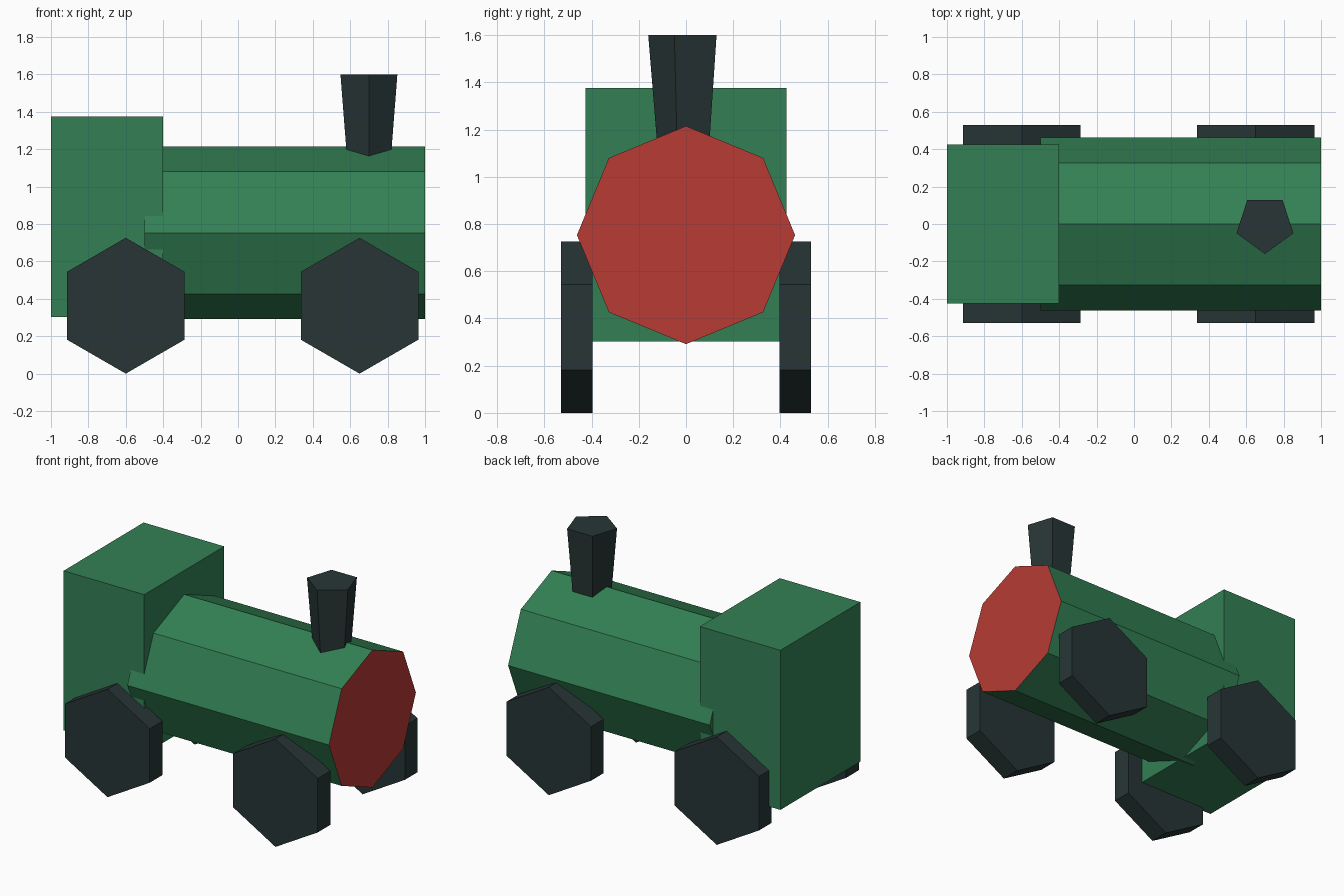
import bpy, bmesh, math
from mathutils import Matrix

default = bpy.data.objects.get("Cube")
if default:
    bpy.data.objects.remove(default, do_unlink=True)


def make_material(name, rgb):
    mat = bpy.data.materials.new(name)
    mat.use_nodes = True
    color = (*rgb, 1.0)
    mat.diffuse_color = color
    mat.node_tree.nodes["Principled BSDF"].inputs["Base Color"].default_value = color
    return mat


green = make_material("engine_green", (0.033, 0.216, 0.089))
red = make_material("front_red", (0.479, 0.044, 0.034))
black = make_material("iron_black", (0.021, 0.036, 0.037))


def finish(name, bm, materials):
    bmesh.ops.recalc_face_normals(bm, faces=bm.faces)
    mesh = bpy.data.meshes.new(name)
    bm.to_mesh(mesh)
    bm.free()
    for mat in materials:
        mesh.materials.append(mat)
    obj = bpy.data.objects.new(name, mesh)
    bpy.context.collection.objects.link(obj)
    return obj


def prism(name, sides, start, r_low, r_high, length, matrix, materials):
    """Straight or tapered prism along local z, centred, first corner at angle start."""
    bm = bmesh.new()
    rings = []
    for r, z in ((r_low, -length / 2), (r_high, length / 2)):
        angles = [start + math.tau * i / sides for i in range(sides)]
        rings.append([bm.verts.new((r * math.cos(a), r * math.sin(a), z)) for a in angles])
    low, high = rings
    bm.faces.new(low)
    bm.faces.new(high)
    for i in range(sides):
        j = (i + 1) % sides
        bm.faces.new((low[i], low[j], high[j], high[i]))
    bm.transform(matrix)
    return finish(name, bm, materials)


# Cab: plain box
bm = bmesh.new()
bmesh.ops.create_cube(bm, size=1, matrix=Matrix.Translation((-0.7, 0, 0.839))
                      @ Matrix.Diagonal((0.6, 0.85, 1.073, 1)))
finish("cab", bm, [green])

# Boiler: octagonal barrel along x, red on its leading end
boiler = prism("boiler", 8, 0, 0.462, 0.462, 1.5,
               Matrix.Translation((0.25, 0, 0.753)) @ Matrix.Rotation(math.pi / 2, 4, 'Y'),
               [green, red])
for face in boiler.data.polygons:
    face.material_index = int(face.normal.x > 0.9)

# Chimney: five-sided, wider at the top
prism("chimney", 5, -math.pi / 2, 0.119, 0.16, 0.5,
      Matrix.Translation((0.7, 0, 1.35)), [black])

# Wheels: hexagonal discs standing on a corner
for end, x in (("rear", -0.6), ("front", 0.65)):
    for side, sign in (("left", 1), ("right", -1)):
        prism(f"{end}_{side}_wheel", 6, math.pi / 2, 0.363, 0.363, 0.134,
              Matrix.Translation((x, sign * 0.463, 0.363))
              @ Matrix.Rotation(math.pi / 2, 4, 'X'), [black])
